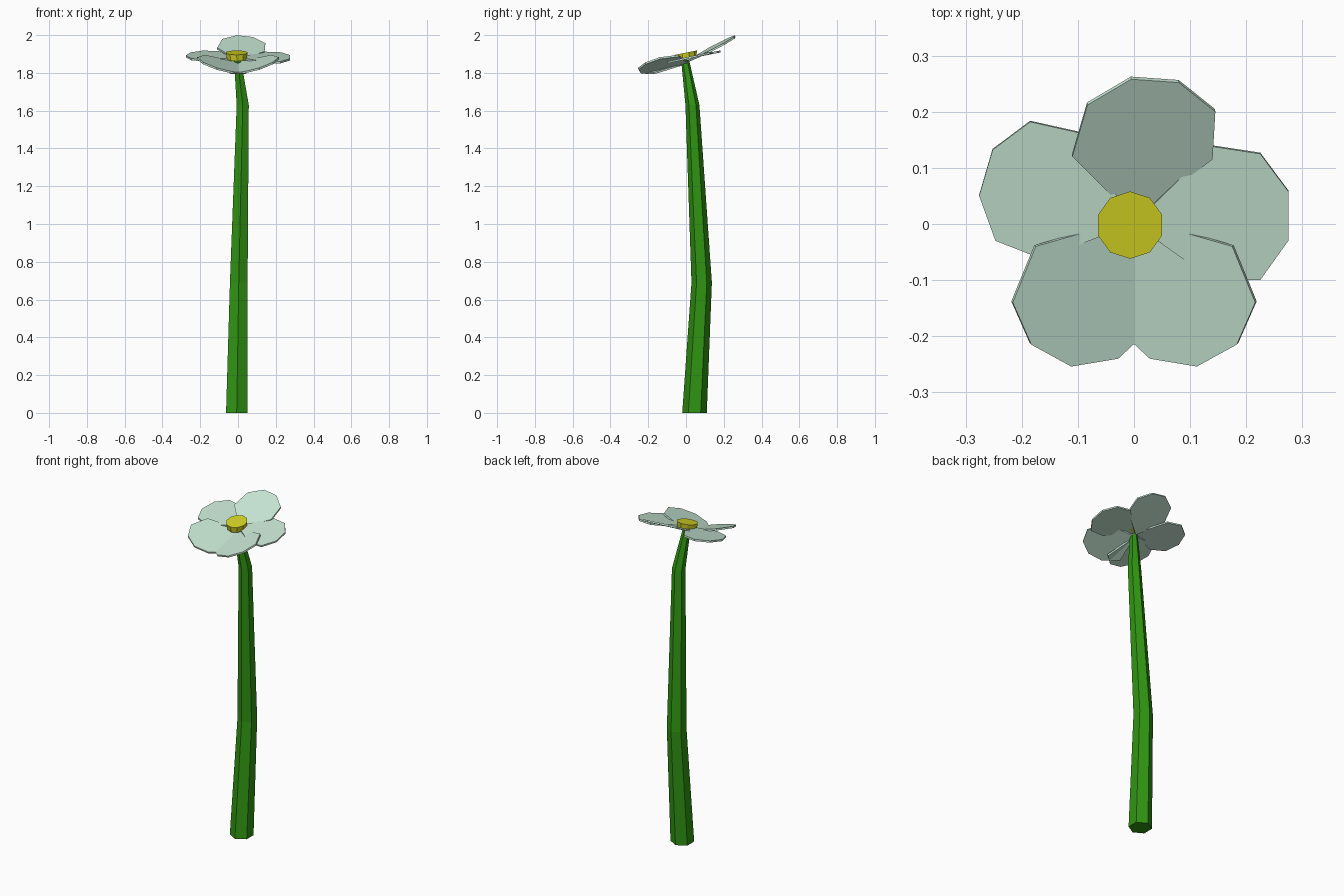
import bpy, bmesh, math
from mathutils import Vector

cube = bpy.data.objects.get("Cube")
if cube:
    bpy.data.objects.remove(cube, do_unlink=True)


def make_material(name, colour):
    mat = bpy.data.materials.new(name)
    mat.use_nodes = True
    mat.diffuse_color = (*colour, 1)
    bsdf = mat.node_tree.nodes["Principled BSDF"]
    bsdf.inputs["Base Color"].default_value = (*colour, 1)
    return mat


def loft(name, rings, mat):
    """Closed solid through a list of rings with equal point counts."""
    bm = bmesh.new()
    loops = [[bm.verts.new(p) for p in ring] for ring in rings]
    for low, high in zip(loops, loops[1:]):
        for i in range(len(low)):
            j = (i + 1) % len(low)
            bm.faces.new((low[i], low[j], high[j], high[i]))
    bm.faces.new(loops[0])
    bm.faces.new(loops[-1])
    bmesh.ops.recalc_face_normals(bm, faces=bm.faces)
    mesh = bpy.data.meshes.new(name)
    bm.to_mesh(mesh)
    bm.free()
    mesh.materials.append(mat)
    obj = bpy.data.objects.new(name, mesh)
    bpy.context.collection.objects.link(obj)
    return obj


def circle(centre, radius, sides, slope=0.0):
    """Ring starting on +y, rising towards the back by the slope."""
    ring = []
    for i in range(sides):
        a = 2 * math.pi * i / sides
        x, y = radius * math.sin(a), radius * math.cos(a)
        ring.append(Vector(centre) + Vector((x, y, slope * y)))
    return ring


def petal(name, outline, height, slope_x, slope_y, mirror=1):
    """Thin flat plate: plan outline laid on a tilted plane."""
    top = [Vector((mirror * x, y, height + slope_x * x + slope_y * y))
           for x, y in outline]
    down = Vector((mirror * slope_x, slope_y, -1)).normalized() * 0.01
    loft(name, [[p + down for p in top], top], white)


green = make_material("stem green", (0.03, 0.30, 0.006))
white = make_material("pale mint petal", (0.56, 0.77, 0.64))
yellow = make_material("yellow centre", (0.66, 0.66, 0.018))

# Bent, tapering six-sided stem
stem_path = [((-0.007, 0.045, 0), 0.065), ((0.004, 0.083, 0.69), 0.054),
             ((0.025, 0.034, 1.63), 0.037), ((-0.003, -0.005, 1.87), 0.021)]
loft("stem", [circle(c, r, 6) for c, r in stem_path], green)

# Five petals, each tilted its own way
petal("back_petal",
      [(0, 0.01), (0.14, 0.115), (0.145, 0.2), (0.08, 0.252),
       (-0.005, 0.258), (-0.083, 0.212), (-0.11, 0.12)],
      1.862, -0.07, 0.53)
petal("left_petal",
      [(0, 0), (0.14, -0.1), (0.225, -0.1), (0.275, -0.03),
       (0.275, 0.058), (0.225, 0.125), (0.14, 0.138)],
      1.882, 0, 0.22)
petal("right_petal",
      [(0, 0), (-0.1, 0.163), (-0.185, 0.182), (-0.252, 0.132),
       (-0.276, 0.05), (-0.247, -0.03), (-0.165, -0.062)],
      1.882, 0, 0.2)
front_outline = [(0, 0.01), (0.175, -0.04), (0.216, -0.14), (0.183, -0.215),
                 (0.112, -0.254), (0.028, -0.24), (-0.045, -0.172)]
for side, mirror in (("left", 1), ("right", -1)):
    petal("front_" + side + "_petal", front_outline, 1.856, 0.28, 0.24, mirror)

# Ten-sided flower centre
loft("flower_centre", [circle((-0.006, 0, 1.872), 0.054, 10, 0.2),
                       circle((-0.007, -0.002, 1.907), 0.06, 10, 0.2)], yellow)
